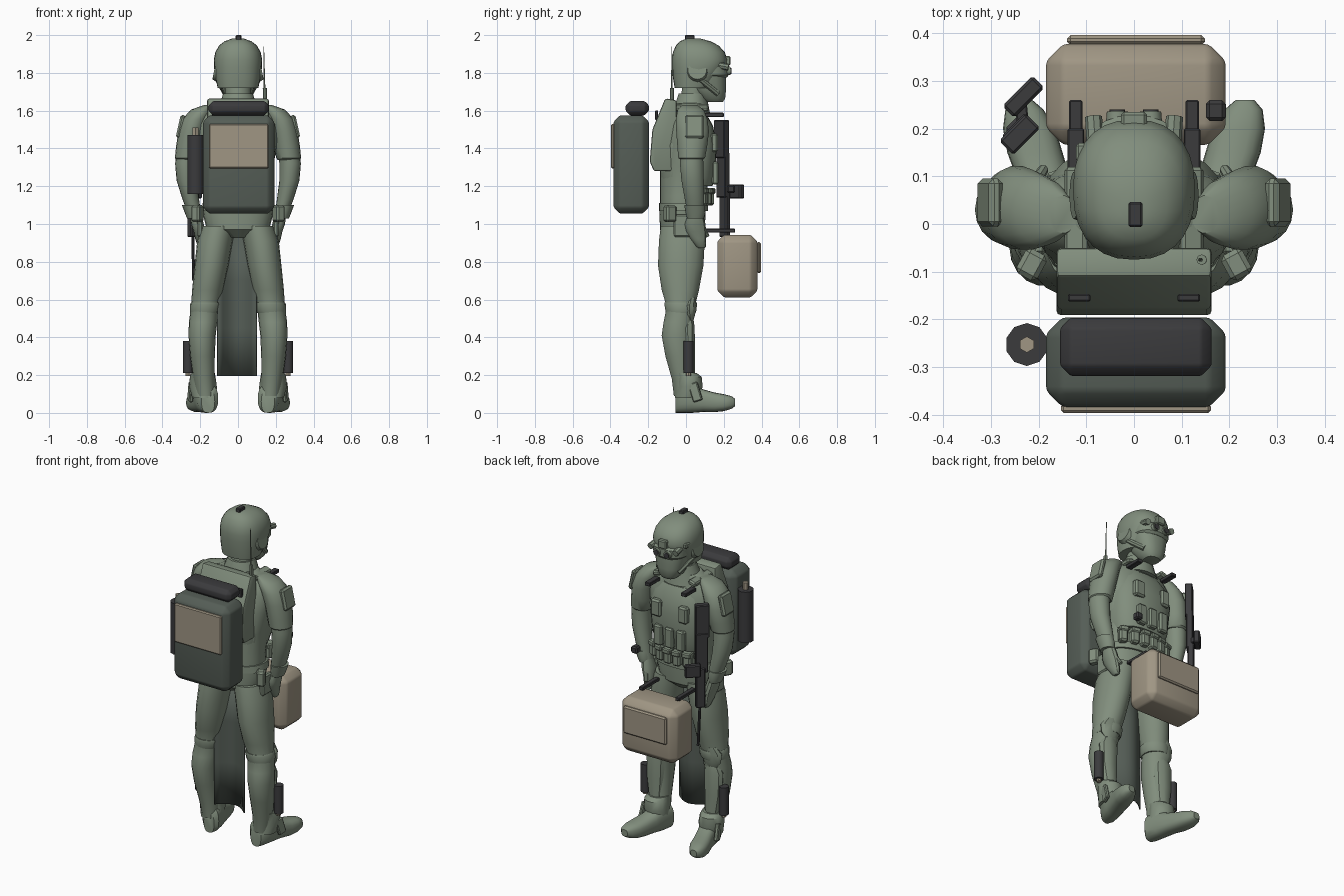
import bpy, bmesh, math
from mathutils import Vector

def mat(name, c):
    m = bpy.data.materials.new(name)
    m.diffuse_color = (*c, 1)
    return m

GREEN = mat("fatigue_green", (0.22, 0.27, 0.205))
PACK = mat("pack_green", (0.09, 0.11, 0.093))
DARK = mat("dark_gear", (0.043, 0.043, 0.046))
TAN = mat("tan_canvas", (0.35, 0.305, 0.23))

def finish(name, bm, m, angle=35):
    bmesh.ops.recalc_face_normals(bm, faces=bm.faces)
    me = bpy.data.meshes.new(name)
    bm.to_mesh(me)
    bm.free()
    me.materials.append(m)
    o = bpy.data.objects.new(name, me)
    bpy.context.collection.objects.link(o)
    bpy.context.view_layer.objects.active = o
    bpy.ops.object.select_all(action='DESELECT')
    o.select_set(True)
    bpy.ops.object.shade_smooth_by_angle(angle=math.radians(angle))
    return o

def loft(name, rings, m=GREEN, n=18, p=2.0, s=1, axis='z'):
    """Skin elliptical rings (x, y, z, a, b); p > 2 squares them off."""
    bm, rows = bmesh.new(), []
    for x, y, z, a, b in rings:
        row = []
        for i in range(n):
            t = 2 * math.pi * i / n
            c, d = math.cos(t), math.sin(t)
            u = a * math.copysign(abs(c) ** (2 / p), c)
            v = b * math.copysign(abs(d) ** (2 / p), d)
            co = (s * (x + u), y + v, z) if axis == 'z' else (s * (x + u), y, max(0, z + v))
            row.append(bm.verts.new(co))
        rows.append(row)
    for r, q in zip(rows, rows[1:]):
        for i in range(n):
            j = (i + 1) % n
            bm.faces.new((r[i], r[j], q[j], q[i]))
    bm.faces.new(rows[0])
    bm.faces.new(rows[-1])
    return finish(name, bm, m)

def box(name, c, size, m=GREEN, bev=0.006, soft=0, rot=(0, 0, 0)):
    """Chamfered box; soft rounds off the chamfer edges."""
    bm = bmesh.new()
    bmesh.ops.create_cube(bm, size=1)
    bmesh.ops.scale(bm, vec=size, verts=bm.verts)
    for off, seg in ((bev, 1), (soft, 2)):
        if off:
            bmesh.ops.bevel(bm, geom=bm.edges[:], offset=off, segments=seg, profile=0.5, affect='EDGES')
    o = finish(name, bm, m)
    o.location, o.rotation_euler = c, rot
    return o

def rod(name, a, b, r, m=DARK, n=10, r2=None):
    a, b = Vector(a), Vector(b)
    bm = bmesh.new()
    bmesh.ops.create_cone(bm, cap_ends=True, segments=n, radius1=r, radius2=r if r2 is None else r2,
                          depth=(b - a).length)
    o = finish(name, bm, m, 40)
    o.location = (a + b) / 2
    o.rotation_euler = (b - a).to_track_quat('Z', 'Y').to_euler()
    return o

def prism(name, prof, w, m=GREEN, bev=0.01):
    """Extrude a (y, z) side profile across x by half width w."""
    bm = bmesh.new()
    f = bm.faces.new([bm.verts.new((-w, y, z)) for y, z in prof])
    new = bmesh.ops.extrude_face_region(bm, geom=[f])["geom"]
    bmesh.ops.translate(bm, vec=(2 * w, 0, 0), verts=[v for v in new if isinstance(v, bmesh.types.BMVert)])
    bmesh.ops.recalc_face_normals(bm, faces=bm.faces)
    bmesh.ops.bevel(bm, geom=bm.edges[:], offset=bev, segments=2, profile=0.5, affect='EDGES')
    return finish(name, bm, m)

# torso, vest and collar
loft("torso", [(0, -.02, .925, .045, .07), (0, -.02, .97, .165, .118), (0, -.018, 1.05, .185, .122),
     (0, -.016, 1.15, .172, .122), (0, -.004, 1.3, .185, .135), (0, .01, 1.43, .21, .13),
     (0, .015, 1.53, .215, .11), (0, .015, 1.59, .185, .085), (0, .02, 1.64, .11, .075)], n=24, p=2.3)
loft("vest", [(0, .005, 1.2, .165, .135), (0, .008, 1.25, .18, .145), (0, .015, 1.42, .195, .148),
     (0, .015, 1.52, .165, .128), (0, .015, 1.57, .13, .1)], n=24, p=2.6)
loft("belt", [(0, -.014, 1.07, .193, .13), (0, -.014, 1.11, .187, .13)], n=24, p=2.3)
loft("collar", [(0, .03, 1.58, .12, .1), (0, .03, 1.63, .1, .09), (0, .035, 1.69, .078, .075)])
loft("neck", [(0, .03, 1.6, .07, .065), (0, .05, 1.78, .068, .065)])

# head: helmet shell, visor, jaw mask
loft("helmet", [(0, .035, 1.72, .108, .095), (0, .055, 1.78, .12, .125), (0, .07, 1.83, .127, .143),
     (0, .072, 1.87, .128, .147), (0, .068, 1.91, .12, .137), (0, .06, 1.945, .1, .113),
     (0, .048, 1.968, .07, .08), (0, .04, 1.982, .03, .035)], n=28, p=2.35)
loft("jaw_mask", [(0, .15, 1.645, .045, .045), (0, .142, 1.665, .066, .066), (0, .125, 1.71, .084, .088),
     (0, .115, 1.78, .1, .098), (0, .11, 1.83, .11, .1)], p=2.5)
loft("visor", [(0, .12, 1.775, .09, .095), (0, .125, 1.79, .105, .103), (0, .125, 1.835, .108, .103),
     (0, .12, 1.85, .095, .092)], n=24, p=2.4)
loft("breather", [(0, .17, 1.66, .03, .028), (0, .175, 1.685, .04, .034), (0, .18, 1.725, .036, .032),
     (0, .18, 1.74, .024, .025)], n=10)
box("helmet_mount", (.003, .02, 1.984), (.03, .052, .032), DARK, .004)
box("brow_mount", (0, .215, 1.865), (.055, .04, .05))
box("helmet_torch", (-.108, .15, 1.86), (.028, .04, .03))
rod("antenna", (.142, -.075, 1.62), (.136, -.075, 1.94), .006, GREEN, 6, .002)
rod("antenna_base", (.143, -.075, 1.6), (.142, -.075, 1.72), .011, GREEN, 8)

# curved back unit
prism("back_unit", [(-.05, 1.28), (-.17, 1.28), (-.192, 1.33), (-.178, 1.5), (-.11, 1.665), (-.05, 1.655)], .163)

# limbs and mirrored gear
for s, side in ((1, "right"), (-1, "left")):
    loft(side + "_leg", [(.1, -.02, .99, .09, .115), (.122, -.022, .91, .094, .123), (.14, -.028, .78, .09, .122),
         (.16, -.03, .65, .083, .1), (.175, -.028, .56, .074, .075), (.185, -.04, .48, .075, .08),
         (.19, -.047, .41, .072, .083), (.188, -.035, .3, .065, .075), (.18, -.018, .18, .056, .058),
         (.172, -.01, .09, .05, .055)], s=s)
    loft(side + "_knee_cuff", [(.176, -.028, .53, .077, .08), (.174, -.027, .54, .081, .083),
         (.17, -.028, .575, .083, .088), (.168, -.028, .585, .08, .086)], s=s)
    loft(side + "_knee_pad", [(.19, .025, .49, .04, .015), (.19, .02, .52, .06, .03),
         (.188, .018, .57, .066, .036), (.183, .03, .61, .04, .025)], s=s, n=10)
    loft(side + "_shin_guard", [(.19, .02, .2, .04, .03), (.195, .012, .32, .055, .037),
         (.195, .008, .45, .06, .04), (.19, .012, .49, .045, .03)], s=s, n=10)
    # boots, toes turned out
    loft(side + "_boot", [(.158, -.055, .06, .035, .06), (.16, -.035, .075, .055, .075), (.172, .03, .08, .058, .08),
         (.188, .09, .065, .056, .06), (.208, .15, .056, .058, .052), (.22, .2, .054, .055, .045),
         (.23, .24, .055, .04, .034), (.233, .26, .055, .02, .02)], s=s, p=2.6, axis='y', n=20)
    loft(side + "_ankle_cuff", [(.178, .008, .08, .064, .068), (.185, .02, .14, .073, .07),
         (.187, .015, .19, .068, .07), (.185, -.005, .21, .062, .065)], s=s, n=14)
    box(side + "_ankle_buckle", (s * .25, .05, .11), (.022, .05, .1), bev=.005, rot=(.3, 0, -s * .25))
    rod(side + "_shin_canister", (s * .265, .013, .21), (s * .265, .013, .38), .027, n=12)
    rod(side + "_canister_foot", (s * .265, .013, .195), (s * .265, .013, .21), .014, TAN, 8)

    # sleeve, bare forearm, glove
    loft(side + "_sleeve", [(.15, .02, 1.63, .03, .04), (.19, .025, 1.605, .06, .07), (.225, .03, 1.555, .07, .085),
         (.246, .035, 1.49, .07, .088), (.26, .033, 1.41, .068, .08), (.268, .03, 1.35, .066, .072),
         (.268, .03, 1.34, .058, .06)], s=s)
    loft(side + "_forearm", [(.265, .03, 1.42, .055, .058), (.276, .03, 1.32, .057, .063), (.272, .035, 1.23, .053, .06),
         (.25, .045, 1.13, .044, .052), (.228, .05, 1.05, .034, .04)], s=s)
    loft(side + "_glove_cuff", [(.234, .05, 1.03, .036, .045), (.24, .05, 1.06, .042, .053), (.25, .045, 1.1, .047, .055)], s=s)
    loft(side + "_hand", [(.225, .05, 1.05, .03, .04), (.215, .048, 1.0, .034, .055), (.205, .052, .96, .03, .055),
         (.2, .065, .92, .026, .042), (.197, .08, .88, .016, .026), (.197, .083, .872, .008, .014)], s=s, n=12)
    rod(side + "_thumb", (s * .215, .075, 1.0), (s * .19, .115, .935), .015, GREEN, 8, .011)
    box(side + "_shoulder_plate", (s * .302, .045, 1.515), (.03, .1, .125), bev=.01, rot=(0, -s * .22, 0))

    # hip pouches, straps, helmet ear pieces and goggles
    box(side + "_hip_pouch", (s * .215, -.085, 1.055), (.05, .06, .09), bev=.01, rot=(0, 0, s * .5))
    box(side + "_holster_strap", (s * .2, -.02, .99), (.03, .09, .12), bev=.008)
    box(side + "_shoulder_strap", (s * .12, .03, 1.615), (.05, .18, .03), bev=.008, rot=(0, s * .3, 0))
    box(side + "_strap_clip", (s * .122, .15, 1.578), (.035, .1, .022), DARK, .003)
    box(side + "_case_handle", (s * .122, .18, .965), (.028, .16, .02), DARK, .003)
    box(side + "_pack_link", (s * .115, -.155, 1.575), (.047, .016, .05), DARK, .003)
    rod(side + "_ear_cover", (s * .1, .06, 1.81), (s * .126, .06, 1.815), .06, GREEN, 14, .05)
    rod(side + "_chin_strap", (s * .108, .07, 1.77), (s * .065, .17, 1.69), .016, GREEN, 8)
    rod(side + "_goggle", (s * .035, .19, 1.812), (s * .035, .236, 1.81), .026, GREEN, 12, .022)
    rod(side + "_lens", (s * .035, .234, 1.81), (s * .035, .24, 1.81), .016, DARK, 12)
    rod(side + "_brow_lamp", (s * .08, .15, 1.845), (s * .085, .225, 1.83), .018, GREEN, 8)

# front pouches
for i, x in enumerate((-.15, -.09, -.03, .03, .09, .15)):
    y = .125 - x * x * 1.8
    box(f"belt_pouch_{i}", (x, y, 1.14), (.05, .05, .085), bev=.01, rot=(0, 0, -x * 2.5))
    box(f"belt_flap_{i}", (x, y + .004, 1.175), (.054, .056, .03), bev=.006, rot=(0, 0, -x * 2.5))
for i, x in enumerate((-.075, 0, .075)):
    box(f"magazine_pouch_{i}", (x, .155, 1.27), (.055, .035, .12), bev=.008)
box("chest_pouch", (.09, .15, 1.43), (.07, .04, .1), bev=.01)
box("chest_radio", (-.09, .15, 1.43), (.06, .04, .1), bev=.01)
box("hand_device", (.172, .238, 1.185), (.042, .044, .042), DARK, .008)

# hanging cloth between the legs
bm = bmesh.new()
cols = []
for i in range(9):
    x = -.11 + .21 * i / 8
    y = -.055 + .06 * math.cos((i - 4) / 4 * math.pi / 2)
    cols.append([bm.verts.new((x, y - .02, z)) for z in (.195, .45, .7, .94)])
for a, b in zip(cols, cols[1:]):
    for k in range(3):
        bm.faces.new((a[k], b[k], b[k + 1], a[k + 1]))
cloth = finish("hanging_cloth", bm, PACK)
cloth.modifiers.new("thickness", 'SOLIDIFY').thickness = .006

# backpack with roll, pocket and side flask
box("backpack", (.004, -.29, 1.315), (.377, .188, .52), PACK, .034, .009)
box("bedroll", (.004, -.258, 1.613), (.318, .122, .075), DARK, .022, .005)
box("backpack_pocket", (.004, -.387, 1.412), (.315, .02, .235), TAN, .006)
rod("side_flask", (-.225, -.253, 1.16), (-.225, -.253, 1.47), .045, DARK, 10)
rod("flask_cap", (-.225, -.253, 1.47), (-.225, -.253, 1.512), .017, TAN, 6)

# carried case
box("case", (.004, .272, .777), (.377, .212, .332), TAN, .036, .009)
box("case_pocket", (.004, .386, .822), (.29, .022, .165), TAN, .008)

# slung rifle, muzzle down
A = (0, 0, -math.pi / 4)
box("rifle_stock", (-.24, .188, 1.45), (.042, .08, .2), DARK, .005, rot=A)
box("rifle_receiver", (-.24, .195, 1.26), (.038, .07, .24), DARK, .005, rot=A)
box("rifle_handguard", (-.24, .205, 1.05), (.036, .055, .24), DARK, .006, rot=A)
rod("rifle_barrel", (-.238, .205, .95), (-.236, .22, .7), .008, DARK, 8)
box("scope_mount", (-.235, .228, 1.185), (.025, .05, .035), DARK, .003, rot=(0, 0, .1))
box("rifle_scope", (-.232, .267, 1.172), (.036, .09, .075), DARK, .006, rot=A)
